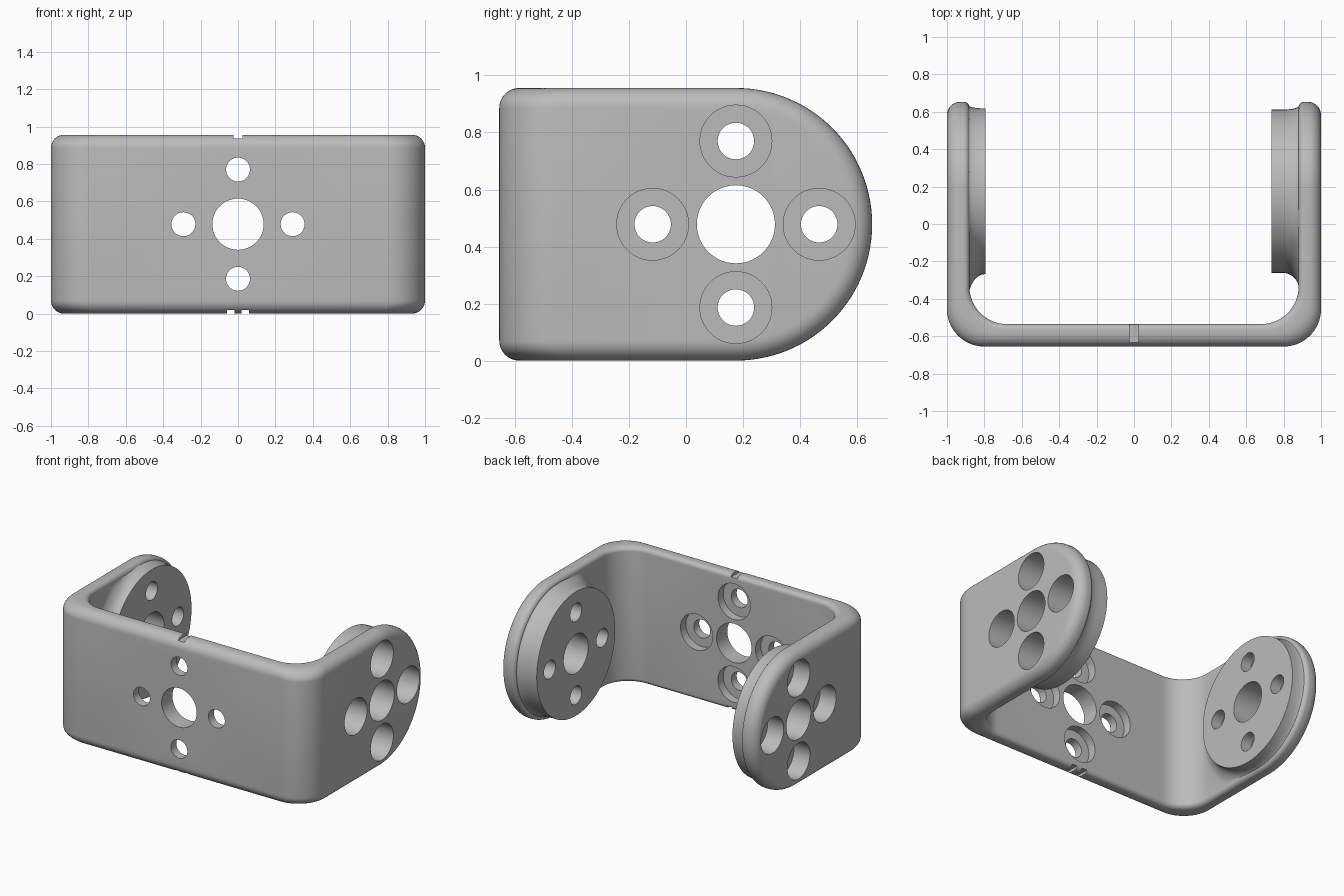
import bpy, bmesh, math
from mathutils import Matrix, Vector

cube = bpy.data.objects.get("Cube")
if cube:
    bpy.data.objects.remove(cube, do_unlink=True)

R = 0.478            # half height, also radius of the arm ends
PIVOT_Y = 0.175      # centre of the arm ends
FRONT = -0.655       # outer face of the front wall
THICK = 0.12
BEND = 0.2           # radius of both bends
OUT_ROUND, IN_ROUND = 0.07, 0.03
HOLE_GAP = 0.292

grey = bpy.data.materials.new("plain grey")
grey.use_nodes = True
grey.diffuse_color = (0.5, 0.5, 0.5, 1)
grey.node_tree.nodes["Principled BSDF"].inputs["Base Color"].default_value = (0.5, 0.5, 0.5, 1)


def finish(name, bm):
    bmesh.ops.remove_doubles(bm, verts=bm.verts, dist=1e-5)
    bmesh.ops.recalc_face_normals(bm, faces=bm.faces)
    mesh = bpy.data.meshes.new(name)
    bm.to_mesh(mesh)
    bm.free()
    mesh.materials.append(grey)
    ob = bpy.data.objects.new(name, mesh)
    bpy.context.collection.objects.link(ob)
    return ob


def loft(bm, rings):
    """Closed solid through rings of equal length."""
    loops = [[bm.verts.new(p) for p in ring] for ring in rings]
    n = len(loops[0])
    for a, b in zip(loops, loops[1:]):
        for i in range(n):
            k = (i + 1) % n
            bm.faces.new((a[i], a[k], b[k], b[i]))
    bm.faces.new(loops[0])
    bm.faces.new(loops[-1])


def lathe(bm, profile, matrix, n=48):
    """Turn (radius, height) pairs about local z."""
    angles = [2 * math.pi * i / n for i in range(n)]
    loft(bm, [[matrix @ Vector((r * math.cos(a), r * math.sin(a), h)) for a in angles]
              for r, h in profile])


def boolean(target, tool, operation):
    mod = target.modifiers.new(operation, "BOOLEAN")
    mod.operation, mod.solver, mod.object = operation, "EXACT", tool
    bpy.context.view_layer.objects.active = target
    bpy.ops.object.modifier_apply(modifier=mod.name)
    bpy.data.objects.remove(tool, do_unlink=True)


# Bent plate: a strip with round ends, folded into a U
def half_stations(inset):
    """Outer point, inner point and half height, from arm tip to front wall."""
    rad = R - inset
    steps = [math.pi / 2 * (1 - i / 28) for i in range(29)]
    pts = []
    for a in steps:
        y = PIVOT_Y + rad * math.sin(a)
        pts.append(((1, y), (1 - THICK, y), rad * math.cos(a)))
    for i in range(17):
        a = math.pi / 2 * i / 16
        dx, dy = BEND * (1 - math.cos(a)), BEND * (1 - math.sin(a))
        pts.append(((1 - dx, FRONT + dy), (1 - THICK - dx, FRONT + THICK + dy), rad))
    return pts


def plate():
    bm = bmesh.new()
    quarter = [math.pi / 2 * i / 8 for i in range(9)]
    edge = [(OUT_ROUND * (1 - math.sin(a)), OUT_ROUND * (1 - math.cos(a))) for a in quarter]
    edge += [(IN_ROUND * (1 - math.cos(a)), THICK - IN_ROUND * (1 - math.sin(a))) for a in quarter]
    layers = []
    for inset, depth in edge:
        f = depth / THICK
        row = [(o[0] + (i[0] - o[0]) * f, o[1] + (i[1] - o[1]) * f, h)
               for o, i, h in half_stations(inset)]
        row += [(-x, y, h) for x, y, h in reversed(row)]
        layers.append([[bm.verts.new((x, y, R + s * h)) for x, y, h in row] for s in (1, -1)])
    count = len(layers[0][0])
    for k in range(count - 1):
        for a, b in zip(layers, layers[1:]):
            for s in (0, 1):
                bm.faces.new((a[s][k], a[s][k + 1], b[s][k + 1], b[s][k]))
        for top, bottom in (layers[0], layers[-1]):
            bm.faces.new((top[k], top[k + 1], bottom[k + 1], bottom[k]))
    return finish("bracket", bm)


# Round boss on the inside of an arm, with a flared foot kept within the arm
def boss(name, side, face_x, radius, straight, flare):
    bm = bmesh.new()
    foot_x = 1 - THICK + 0.005
    start = face_x + straight
    levels = [(face_x, 0)] if straight else []
    for i in range(11):
        a = math.pi / 2 * i / 10
        levels.append((start + (foot_x - start) * math.sin(a), 1 - math.cos(a)))
    levels.append((0.94, 1))
    rings = []
    for x, f in levels:
        ring = []
        for i in range(96):
            a = 2 * math.pi * i / 96
            c, s = math.cos(a), math.sin(a)
            reach = R if c >= 0 else min(R / max(abs(s), 0.01), 1)
            r = radius + f * min(flare, reach - 0.018 - radius)
            ring.append((side * x, PIVOT_Y + r * c, R + r * s))
        rings.append(ring)
    loft(bm, rings)
    return finish(name, bm)


# Five-hole pattern: a plain centre hole and four counterbored holes
def hole_pattern(origin, across, inward, bore_depth, length):
    bm = bmesh.new()
    across, inward, up = Vector(across), Vector(inward), Vector((0, 0, 1))
    turn = inward.to_track_quat("Z", "Y").to_matrix().to_4x4()

    def at(offset):
        return Matrix.Translation(Vector(origin) + offset) @ turn

    lathe(bm, [(0.137, -0.1), (0.137, length)], at(Vector()))
    for d in (across, -across, up, -up):
        lathe(bm, [(0.126, -0.1), (0.126, bore_depth), (0.064, bore_depth), (0.064, length)],
              at(d * HOLE_GAP))
    cutter = finish("hole_cutter", bm)
    cutter.hide_render = True
    return cutter


def notch(x, z, width):
    bm = bmesh.new()
    bmesh.ops.create_cube(bm, size=1, matrix=Matrix.Translation((x, FRONT + THICK / 2, z))
                          @ Matrix.Diagonal((width, 0.3, 0.04, 1)))
    cutter = finish("notch_cutter", bm)
    cutter.hide_render = True
    return cutter


bracket = plate()
boolean(bracket, boss("right_boss", -1, 0.795, 0.443, 0, 0.13), "UNION")
boolean(bracket, boss("left_boss", 1, 0.735, 0.437, 0.065, 0.1), "UNION")

# Holes through both arms (bored from outside) and the wall (bored from inside)
boolean(bracket, hole_pattern((-1, PIVOT_Y, R), (0, 1, 0), (1, 0, 0), 0.125, 0.4), "DIFFERENCE")
boolean(bracket, hole_pattern((1, PIVOT_Y, R), (0, 1, 0), (-1, 0, 0), 0.185, 0.4), "DIFFERENCE")
boolean(bracket, hole_pattern((0, FRONT + THICK, R), (1, 0, 0), (0, -1, 0), 0.06, 0.3), "DIFFERENCE")

# Centre marks: one notch on top, two underneath
for x, z, width in ((0, 2 * R, 0.05), (-0.04, 0, 0.04), (0.04, 0, 0.04)):
    boolean(bracket, notch(x, z, width), "DIFFERENCE")

bpy.ops.object.select_all(action="DESELECT")
bracket.select_set(True)
bpy.context.view_layer.objects.active = bracket
bpy.ops.object.shade_smooth_by_angle(angle=math.radians(30))
